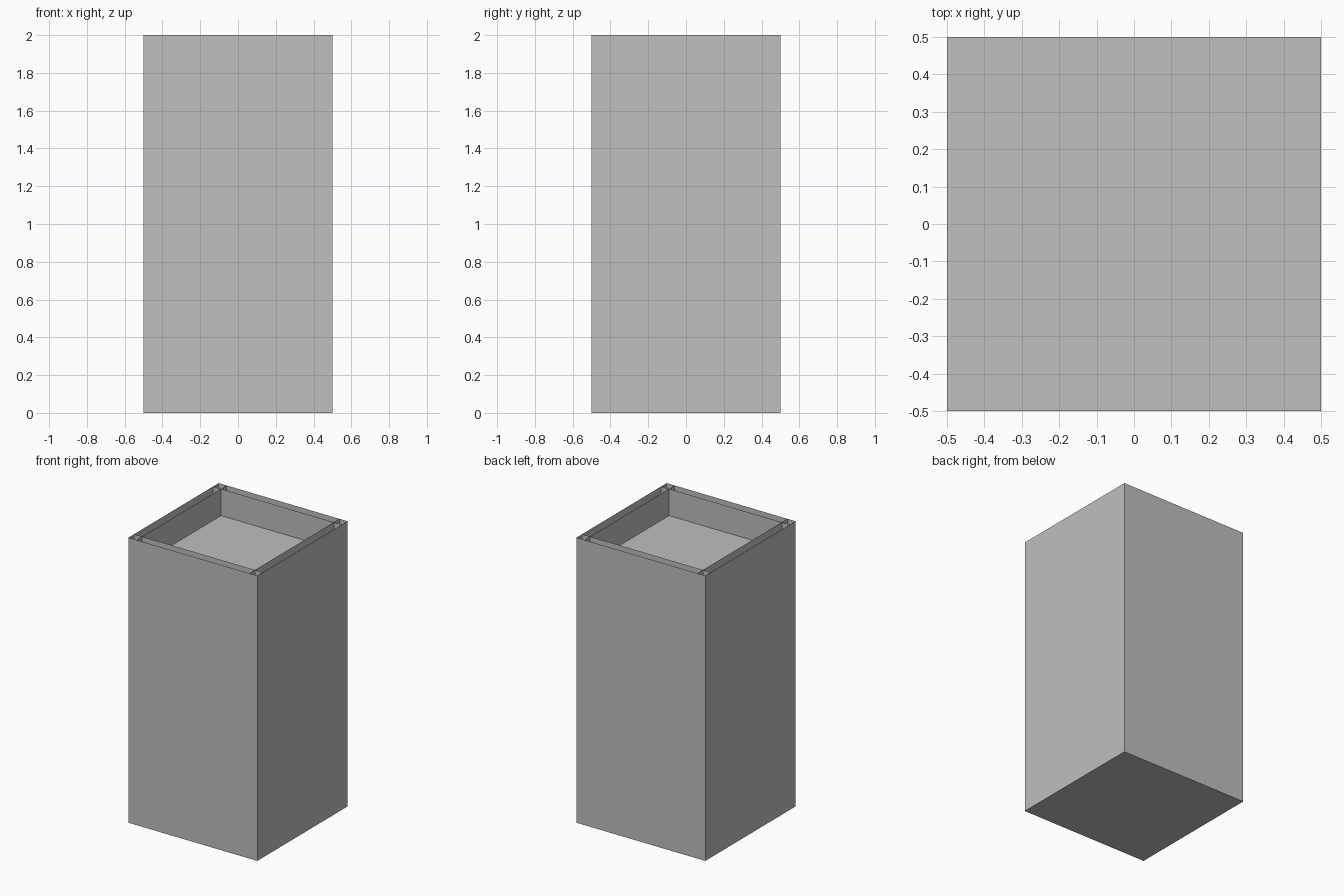
import bpy
import bmesh
from mathutils import Vector

old = bpy.data.objects.get("Cube")
if old:
    bpy.data.objects.remove(old, do_unlink=True)

HALF = 0.5            # half width of the box
HEIGHT = 2.0
INSET = HALF - 0.0625  # position of the inner liner
FLOOR = HEIGHT - 0.1875

grey = bpy.data.materials.new("plain grey")
grey.use_nodes = True
colour = (0.52, 0.52, 0.52, 1)
grey.diffuse_color = colour
grey.node_tree.nodes["Principled BSDF"].inputs["Base Color"].default_value = colour


def finish(name, bm):
    mesh = bpy.data.meshes.new(name)
    bm.to_mesh(mesh)
    bm.free()
    mesh.materials.append(grey)
    obj = bpy.data.objects.new(name, mesh)
    bpy.context.collection.objects.link(obj)
    return obj


def sheet(name, origin, side_a, side_b):
    """Flat rectangle spanned by two edge vectors."""
    o, a, b = Vector(origin), Vector(side_a), Vector(side_b)
    bm = bmesh.new()
    bm.faces.new([bm.verts.new(p) for p in (o, o + a, o + a + b, o + b)])
    return finish(name, bm)


# Outer shell: a tall box with an open top
bm = bmesh.new()
bmesh.ops.create_cube(bm, size=1)
bmesh.ops.scale(bm, vec=(2 * HALF, 2 * HALF, HEIGHT), verts=bm.verts)
bmesh.ops.translate(bm, vec=(0, 0, HEIGHT / 2), verts=bm.verts)
lid = [f for f in bm.faces if f.normal.z > 0.9]
bmesh.ops.delete(bm, geom=lid, context="FACES_ONLY")
finish("outer_shell", bm)

# Recessed floor
sheet("recessed_floor", (-HALF, -HALF, FLOOR), (2 * HALF, 0, 0), (0, 2 * HALF, 0))

# Thin liner walls that cross at the corners, facing the opening
up = (0, 0, HEIGHT - FLOOR)
span = 2 * HALF
sheet("front_liner", (HALF, -INSET, FLOOR), (-span, 0, 0), up)
sheet("back_liner", (-HALF, INSET, FLOOR), (span, 0, 0), up)
sheet("left_liner", (INSET, HALF, FLOOR), (0, -span, 0), up)
sheet("right_liner", (-INSET, -HALF, FLOOR), (0, span, 0), up)
